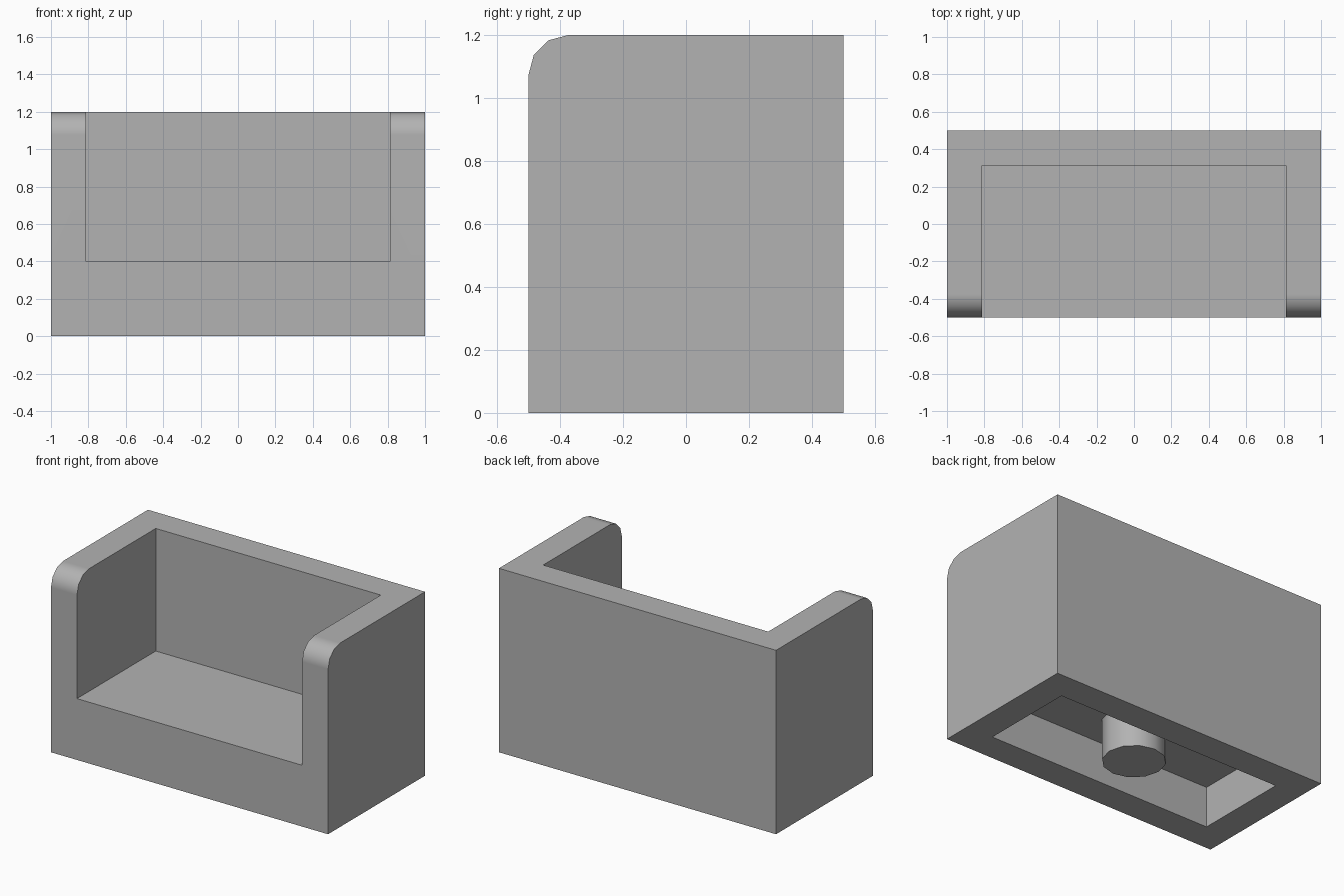
import bpy, bmesh, math
from mathutils import Matrix, Vector

cube = bpy.data.objects.get("Cube")
if cube:
    bpy.data.objects.remove(cube, do_unlink=True)

WALL = 0.1875
SEAT_Z, CEILING_Z, TOP_Z = 0.4, 0.265, 1.2

grey = bpy.data.materials.new("plain grey")
grey.use_nodes = True
grey.diffuse_color = (0.45, 0.45, 0.45, 1)
grey.node_tree.nodes["Principled BSDF"].inputs["Base Color"].default_value = grey.diffuse_color


def add_object(name, bm):
    mesh = bpy.data.meshes.new(name)
    bm.to_mesh(mesh)
    bm.free()
    mesh.materials.append(grey)
    obj = bpy.data.objects.new(name, mesh)
    bpy.context.collection.objects.link(obj)
    return obj


def box(low, high):
    low, high = Vector(low), Vector(high)
    bm = bmesh.new()
    bmesh.ops.create_cube(bm, size=1, matrix=Matrix.Translation((low + high) / 2)
                          @ Matrix.Diagonal((high - low).to_4d()))
    return bm


def activate(obj):
    bpy.ops.object.select_all(action='DESELECT')
    obj.select_set(True)
    bpy.context.view_layer.objects.active = obj


def smooth(obj):
    activate(obj)
    bpy.ops.object.shade_smooth_by_angle(angle=math.radians(40))


def cut(obj, cutter):
    cutter.hide_render = True
    mod = obj.modifiers.new("cut", 'BOOLEAN')
    mod.operation, mod.solver, mod.object = 'DIFFERENCE', 'EXACT', cutter
    activate(obj)
    bpy.ops.object.modifier_apply(modifier=mod.name)
    bpy.data.objects.remove(cutter, do_unlink=True)


# Block with a rounded top front edge
bm = box((-1, -0.5, 0), (1, 0.5, TOP_Z))
front_top = [e for e in bm.edges if all(v.co.y < 0 and v.co.z > 1 for v in e.verts)]
bmesh.ops.bevel(bm, geom=front_top, offset=0.125, segments=3, profile=0.5, affect='EDGES')
body = add_object("body", bm)

# Recess leaving the seat, back and two side walls
inner_x, inner_y = 1 - WALL, 0.5 - WALL
cut(body, add_object("seat_cutter", box((-inner_x, -1, SEAT_Z), (inner_x, inner_y, 2))))

# Hollow underside
cut(body, add_object("underside_cutter",
                     box((-inner_x, -inner_y, -1), (inner_x, inner_y, CEILING_Z))))
smooth(body)
weighted = body.modifiers.new("flat_face_normals", 'WEIGHTED_NORMAL')
weighted.keep_sharp = True

# Round pin in the hollow, open where it meets the ceiling
bm = bmesh.new()
bmesh.ops.create_cone(bm, cap_ends=True, segments=12, radius1=WALL, radius2=WALL,
                      depth=CEILING_Z, matrix=Matrix.Translation((0, 0, CEILING_Z / 2)))
bm.normal_update()
bmesh.ops.delete(bm, geom=[f for f in bm.faces if f.normal.z > 0.9], context='FACES')
smooth(add_object("underside_pin", bm))
